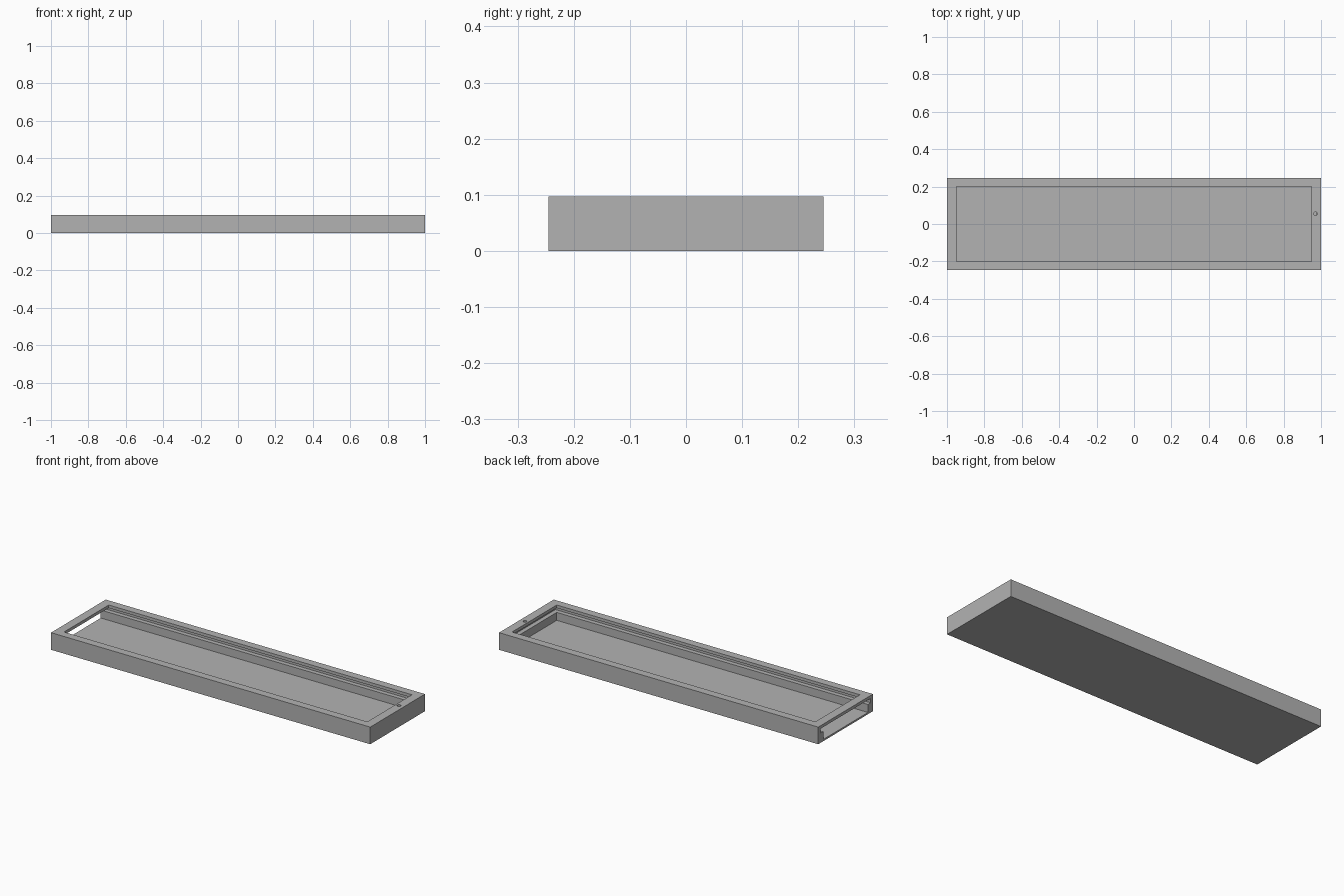
import bpy

cube = bpy.data.objects.get("Cube")
if cube:
    bpy.data.objects.remove(cube, do_unlink=True)

LENGTH, WIDTH, HEIGHT = 2.0, 0.49, 0.097
INNER_X, INNER_Y = 0.95, 0.2

grey = bpy.data.materials.new("plain_grey")
grey.use_nodes = True
colour = (0.45, 0.45, 0.45, 1.0)
grey.diffuse_color = colour
grey.node_tree.nodes["Principled BSDF"].inputs["Base Color"].default_value = colour


def block(name, x, y, z):
    """Box spanning the given (low, high) ranges."""
    spans = (x, y, z)
    bpy.ops.mesh.primitive_cube_add(size=1, location=[(a + b) / 2 for a, b in spans])
    obj = bpy.context.object
    obj.name = name
    obj.scale = [b - a for a, b in spans]
    bpy.ops.object.transform_apply(location=True, rotation=False, scale=True)
    obj.data.materials.append(grey)
    return obj


def cut(target, cutter):
    """Subtract the cutter and discard it."""
    cutter.hide_render = True
    mod = target.modifiers.new("cut", 'BOOLEAN')
    mod.operation = 'DIFFERENCE'
    mod.solver = 'EXACT'
    mod.object = cutter
    bpy.context.view_layer.objects.active = target
    bpy.ops.object.modifier_apply(modifier=mod.name)
    bpy.data.objects.remove(cutter, do_unlink=True)


# Tray body
tray = block("tray_body", (-LENGTH / 2, LENGTH / 2), (-WIDTH / 2, WIDTH / 2), (0, HEIGHT))

# Lid groove, open at the -x end
cut(tray, block("lid_groove", (-1.1, 0.975), (-0.225, 0.225), (0.055, 0.08)))
# Storage cavity, also open at the -x end
cut(tray, block("cavity", (-1.1, INNER_X), (-INNER_Y, INNER_Y), (0.01, 0.065)))
# Window through the top rim
cut(tray, block("top_window", (-INNER_X, INNER_X), (-INNER_Y, INNER_Y), (0.065, 0.2)))

# Small release hole in the closed end of the rim
bpy.ops.mesh.primitive_cylinder_add(vertices=24, radius=0.01, depth=0.06, location=(0.97, 0.055, 0.1))
hole = bpy.context.object
hole.name = "release_hole"
hole.data.materials.append(grey)
cut(tray, hole)
